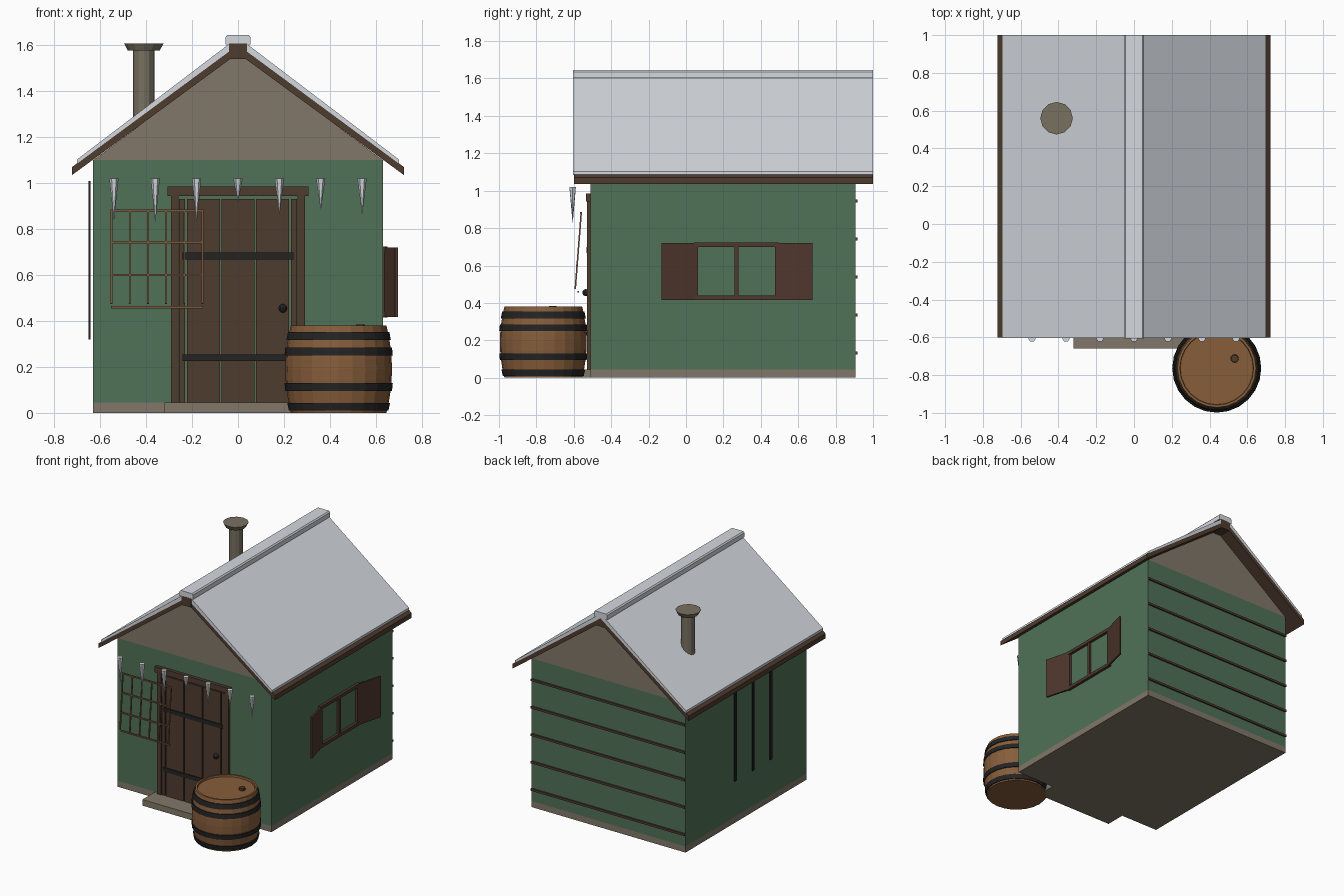
import bpy, bmesh, math
from mathutils import Vector

if "Cube" in bpy.data.objects:
    bpy.data.objects.remove(bpy.data.objects["Cube"])


def material(name, rgb):
    m = bpy.data.materials.new(name)
    m.diffuse_color = (*rgb, 1)
    m.use_nodes = True
    m.node_tree.nodes["Principled BSDF"].inputs["Base Color"].default_value = m.diffuse_color
    return m


GREEN = material("green_paint", (0.08, 0.165, 0.095))
STONE = material("grey_stone", (0.22, 0.185, 0.138))
BROWN = material("dark_timber", (0.078, 0.045, 0.028))
SHUTTER = material("red_brown_timber", (0.078, 0.038, 0.026))
SNOW = material("snow", (0.66, 0.69, 0.73))
OAK = material("barrel_oak", (0.24, 0.11, 0.043))
IRON = material("black_iron", (0.017, 0.017, 0.018))
TAN = material("lattice_wood", (0.19, 0.10, 0.05))
PIPE = material("chimney_stone", (0.19, 0.165, 0.12))


def finish(name, bm, mat):
    bmesh.ops.recalc_face_normals(bm, faces=bm.faces)
    me = bpy.data.meshes.new(name)
    bm.to_mesh(me)
    bm.free()
    me.materials.append(mat)
    ob = bpy.data.objects.new(name, me)
    bpy.context.scene.collection.objects.link(ob)
    return ob


def box(name, x, y, z, mat):
    """Box from (min, max) ranges."""
    bm = bmesh.new()
    bmesh.ops.create_cube(bm, size=1)
    for v in bm.verts:
        v.co = [r[0] if c < 0 else r[1] for c, r in zip(v.co, (x, y, z))]
    return finish(name, bm, mat)


def prism(name, points, a, b, mat, axis="Y"):
    """Extrude an (x,z) outline along Y, or an (x,y) outline along Z."""
    bm = bmesh.new()
    place = (lambda p, t: (p[0], t, p[1])) if axis == "Y" else (lambda p, t: (p[0], p[1], t))
    ends = [[bm.verts.new(place(p, t)) for p in points] for t in (a, b)]
    bm.faces.new(ends[0])
    bm.faces.new(ends[1][::-1])
    n = len(points)
    for i in range(n):
        j = (i + 1) % n
        bm.faces.new((ends[0][i], ends[0][j], ends[1][j], ends[1][i]))
    return finish(name, bm, mat)


def lathe(name, profile, centre, sides, mat, closed=False):
    """Turn an (r,z) profile about a vertical axis; caps open ends."""
    bm = bmesh.new()
    rings = []
    for r, z in profile:
        rings.append([bm.verts.new((centre[0] + r * math.cos(2 * math.pi * k / sides),
                                    centre[1] + r * math.sin(2 * math.pi * k / sides), z))
                      for k in range(sides)])
    pairs = list(zip(rings, rings[1:])) + ([(rings[-1], rings[0])] if closed else [])
    for a, b in pairs:
        for k in range(sides):
            j = (k + 1) % sides
            bm.faces.new((a[k], a[j], b[j], b[k]))
    if not closed:
        bm.faces.new(rings[0])
        bm.faces.new(rings[-1])
    return finish(name, bm, mat)


def bar(name, p, q, t, mat):
    """Thin square bar between two points."""
    p, q = Vector(p), Vector(q)
    ob = box(name, (-t / 2, t / 2), (-t / 2, t / 2), (0, (q - p).length), mat)
    ob.location = p
    ob.rotation_euler = (q - p).to_track_quat("Z", "Y").to_euler()
    return ob


# House shell
Y0, Y1, W = -0.51, 0.905, 0.63
box("foundation", (-W, W), (Y0, Y1), (0, 0.045), STONE)
box("walls", (-W, W), (Y0, Y1), (0.045, 1.10), GREEN)
prism("gable", [(-W, 1.10), (W, 1.10), (0, 1.57)], Y0, Y1, STONE)

# Roof boards, snow sheets and ridge
for s, side in ((-1, "left"), (1, "right")):
    prism("roof_boards_" + side,
          [(0, 1.565), (s * 0.722, 1.035), (s * 0.722, 1.07), (0, 1.602)], -0.6, 1.0, BROWN)
    prism("roof_snow_" + side,
          [(0, 1.601), (s * 0.70, 1.085), (s * 0.70, 1.103), (0, 1.635)], -0.603, 1.0, SNOW)
box("ridge_beam", (-0.04, 0.04), (-0.605, 1.0), (1.54, 1.608), BROWN)
prism("ridge_snow", [(-0.054, 1.603), (0.054, 1.603), (0.054, 1.636),
                     (0.046, 1.645), (-0.046, 1.645), (-0.054, 1.636)], -0.605, 1.0, SNOW)

# Chimney
lathe("chimney", [(0.047, 1.2), (0.047, 1.578), (0.07, 1.578), (0.086, 1.608)],
      (-0.41, 0.56), 12, PIPE)

# Door with frame, planks, straps and knob
for s in (-1, 1):
    box("door_jamb", sorted((s * 0.26, s * 0.292)), (-0.53, Y0), (0.045, 0.945), BROWN)
box("door_lintel", (-0.307, 0.307), (-0.535, Y0), (0.943, 0.985), BROWN)
cuts = [-0.26, -0.227, -0.075, 0.075, 0.227, 0.26]
for a, b in zip(cuts, cuts[1:]):
    box("door_plank", (a + 0.004, b - 0.004), (-0.524, Y0), (0.045, 0.93), BROWN)
for z in (0.24, 0.683):
    box("door_strap", (-0.242, 0.242), (-0.531, -0.52), (z - 0.015, z + 0.015), IRON)
bm = bmesh.new()
bmesh.ops.create_uvsphere(bm, u_segments=10, v_segments=8, radius=0.019)
bmesh.ops.translate(bm, verts=bm.verts, vec=(0.195, -0.535, 0.455))
finish("door_knob", bm, IRON)
box("door_step", (-0.32, 0.32), (-0.66, Y0), (0, 0.045), STONE)

# Window frame and open shutters on the right wall
for z in (0.427, 0.711):
    box("window_rail", (W, 0.65), (0.042, 0.498), (z - 0.012, z + 0.012), SHUTTER)
for y in (0.054, 0.27, 0.486):
    box("window_post", (W, 0.645), (y - 0.011, y + 0.011), (0.427, 0.711), SHUTTER)
for hinge, outer in ((0.06, -0.13), (0.48, 0.675)):
    prism("shutter", [(0.634, hinge), (0.684, outer), (0.697, outer), (0.647, hinge)],
          0.417, 0.72, SHUTTER, "Z")

# Battens on the back wall, rods on the left wall
for i in range(5):
    z = 0.133 + i * 0.203
    box("back_batten", (-W, W), (Y1 - 0.005, Y1 + 0.011), (z - 0.008, z + 0.008), BROWN)
for y in (0.345, 0.137, -0.07):
    box("wall_rod", (-0.65, -0.642), (y - 0.01, y + 0.01), (0.32, 1.01), IRON)

# Leaning lattice
for i in range(6):
    x = -0.55 + i * 0.079
    bar("lattice_upright", (x, -0.592, 0.475), (x, -0.56, 0.885), 0.008, TAN)
for z, y in ((0.88, -0.562), (0.742, -0.571), (0.60, -0.583), (0.46, -0.576)):
    bar("lattice_rail", (-0.553, y, z), (-0.153, y, z), 0.01, TAN)

# Icicles
for i, tip in enumerate((0.84, 0.83, 0.83, 0.92, 0.86, 0.885, 0.865)):
    lathe("icicle", [(0.02, 1.02), (0.001, tip)], (-0.54 + 0.18 * i, -0.606), 6, SNOW)

# Barrel: staves with recessed lid, hoops and bung
C = (0.438, -0.763)


def belly(z):
    return 0.232 - 0.024 * ((z - 0.19) / 0.19) ** 2


heights = [0.38 * i / 8 for i in range(9)]
lathe("barrel_staves", [(belly(z), z) for z in heights] + [(0.195, 0.38), (0.193, 0.366)],
      C, 24, OAK)
for a, b in ((0.01, 0.043), (0.096, 0.13), (0.25, 0.284), (0.317, 0.353)):
    lathe("barrel_hoop", [(belly(a) + 0.006, a), (belly(b) + 0.006, b),
                          (belly(b) - 0.006, b), (belly(a) - 0.006, a)], C, 24, IRON, True)
lathe("barrel_bung", [(0.022, 0.36), (0.02, 0.384)], (0.533, -0.712), 10, BROWN)
